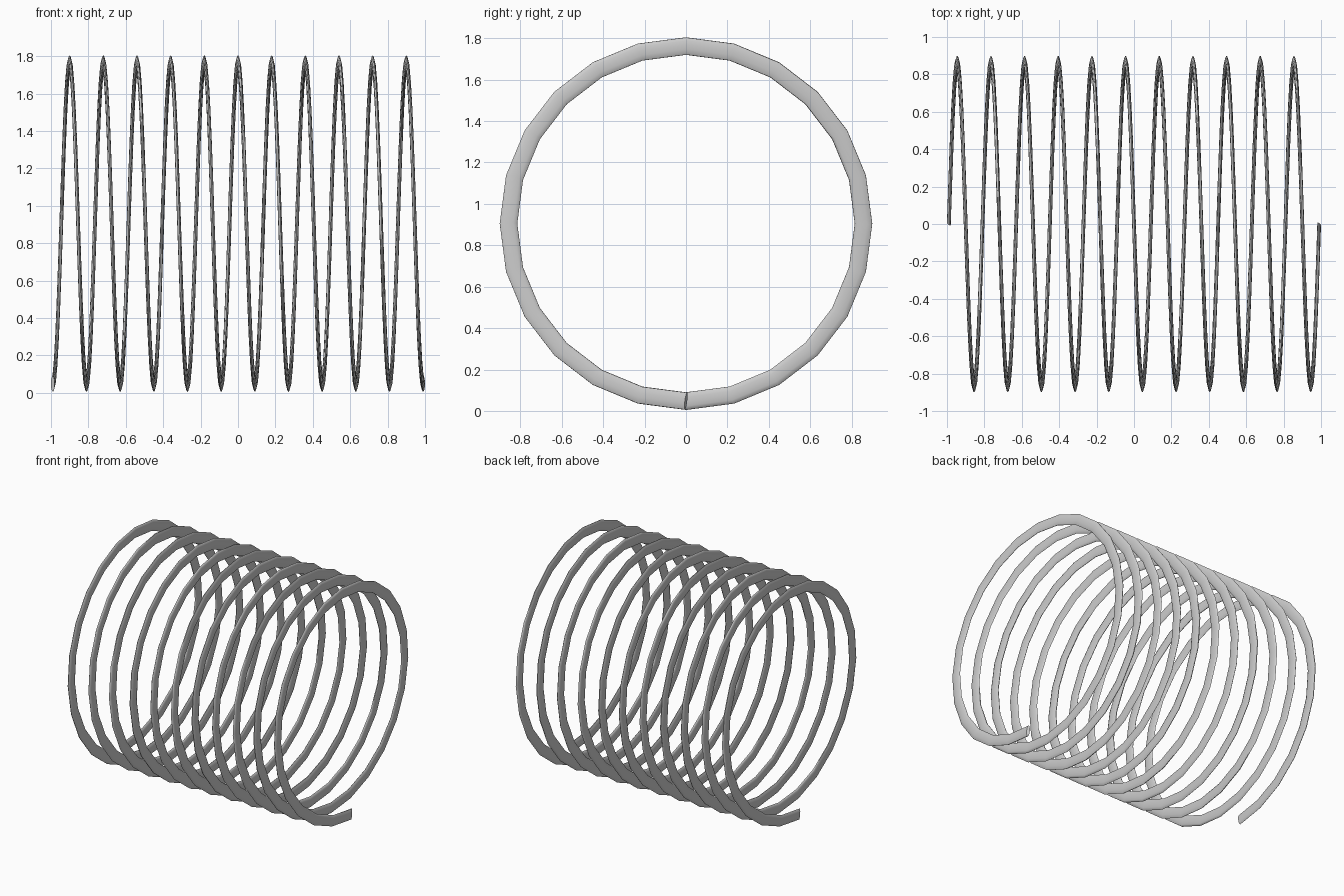
import bpy
from math import sin, cos, tau, radians

if "Cube" in bpy.data.objects:
    bpy.data.objects.remove(bpy.data.objects["Cube"])

TURNS, STEPS = 11, 24        # coils and segments per coil
PITCH = 0.18
RADIUS, WIRE = 0.857, 0.0425
CENTRE_Z = 0.905
SQUASH = 0.24                # round wire flattened along the axis

# Helical path, stretched along x so that the squash gives the final pitch
curve = bpy.data.curves.new("coil_spring", 'CURVE')
curve.dimensions = '3D'
curve.bevel_depth = WIRE
curve.bevel_resolution = 4
curve.use_fill_caps = True
spline = curve.splines.new('POLY')
count = TURNS * STEPS
spline.points.add(count)
for i, p in enumerate(spline.points):
    a = tau * i / STEPS
    x = PITCH * (i / STEPS - TURNS / 2) / SQUASH
    p.co = (x, RADIUS * sin(a), -RADIUS * cos(a), 1)

spring = bpy.data.objects.new("coil_spring", curve)
bpy.context.collection.objects.link(spring)
spring.location.z = CENTRE_Z
spring.scale.x = SQUASH

# Turn into a mesh and shade the wire smoothly
bpy.context.view_layer.objects.active = spring
spring.select_set(True)
bpy.ops.object.convert(target='MESH')
bpy.ops.object.transform_apply(location=True, rotation=True, scale=True)
bpy.ops.object.shade_smooth_by_angle(angle=radians(60))
